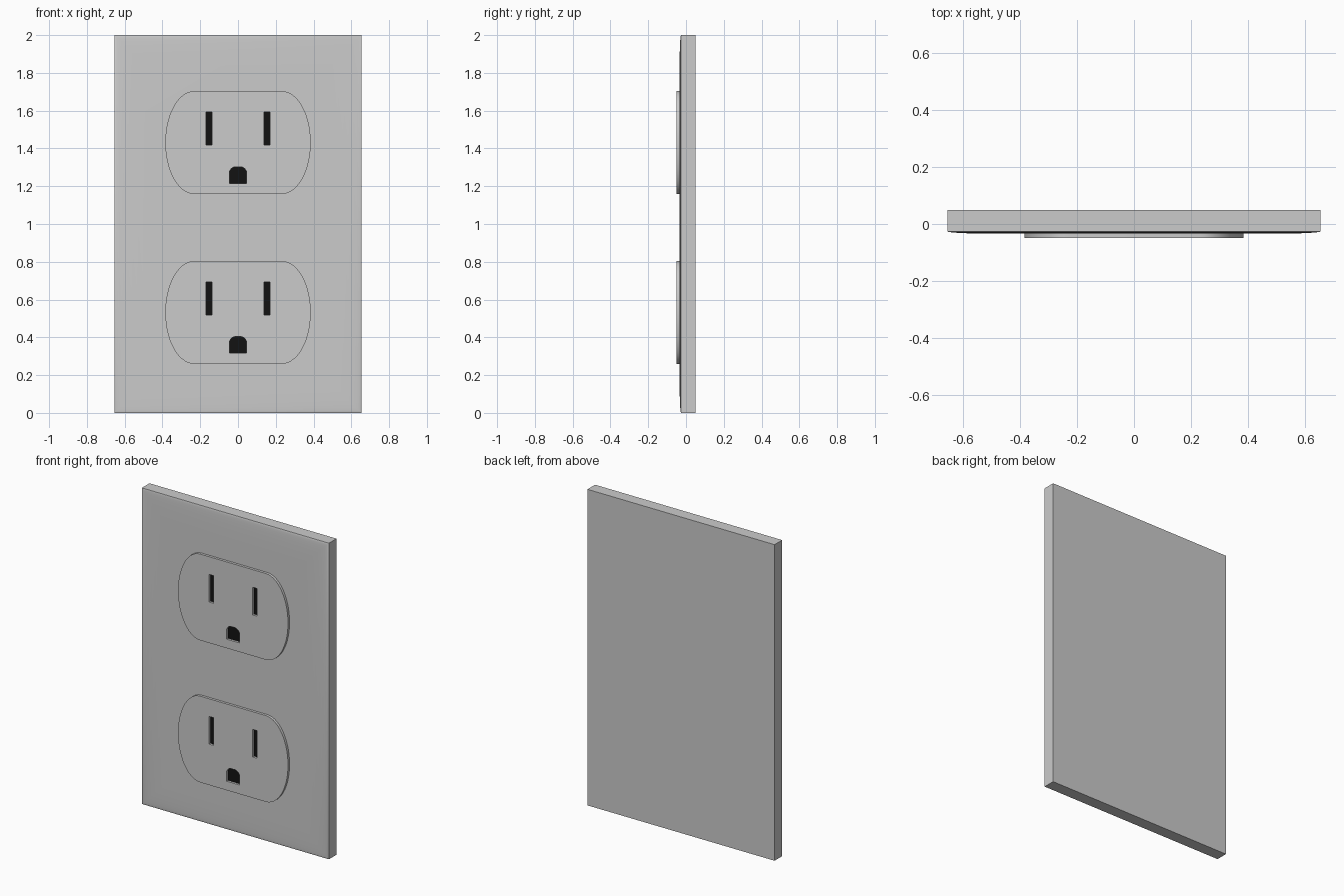
import bpy, bmesh
from math import sin, cos, pi

if "Cube" in bpy.data.objects:
    bpy.data.objects.remove(bpy.data.objects["Cube"])

W, H = 0.655, 1.0                       # plate half width, half height
BACK, EDGE, FRONT, FACE = 0.05, -0.026, -0.034, -0.05

black = bpy.data.materials.new("black")
black.diffuse_color = (0.006, 0.006, 0.006, 1)
black.use_nodes = True
black.node_tree.nodes["Principled BSDF"].inputs["Base Color"].default_value = black.diffuse_color


def smooth(ob):
    bpy.ops.object.select_all(action='DESELECT')
    ob.select_set(True)
    bpy.context.view_layer.objects.active = ob
    bpy.ops.object.shade_smooth_by_angle(angle=0.6)


def extruded(name, outlines, y0, y1, z, mat=None):
    """Extrude front-view outlines (inner outlines become holes) from y0 to y1."""
    cu = bpy.data.curves.new(name, 'CURVE')
    cu.dimensions, cu.fill_mode, cu.extrude = '2D', 'BOTH', abs(y1 - y0) / 2
    for pts in outlines:
        sp = cu.splines.new('POLY')
        sp.points.add(len(pts) - 1)
        for p, (px, pz) in zip(sp.points, pts):
            p.co = (px, pz, 0, 1)
        sp.use_cyclic_u = True
    ob = bpy.data.objects.new(name, cu)
    bpy.context.collection.objects.link(ob)
    ob.location = (0, (y0 + y1) / 2, z)
    ob.rotation_euler.x = pi / 2
    bpy.ops.object.select_all(action='DESELECT')
    ob.select_set(True)
    bpy.context.view_layer.objects.active = ob
    bpy.ops.object.convert(target='MESH')
    ob = bpy.context.object
    if mat:
        ob.data.materials.clear()
        ob.data.materials.append(mat)
    smooth(ob)
    return ob


def arc(cx, cz, rx, rz, a0, a1, n):
    return [(cx + rx * cos(a0 + (a1 - a0) * i / n),
             cz + rz * sin(a0 + (a1 - a0) * i / n)) for i in range(n + 1)]


# Wall plate: rectangular rings following a softly pillowed front edge
bm = bmesh.new()
rings = [(0, BACK)] + [(0.16 * (1 - cos(t)), EDGE + (FRONT - EDGE) * sin(t))
                       for t in (pi / 2 * i / 8 for i in range(9))]
loops = [[bm.verts.new((sx * (W - d), y, H + sz * (H - d)))
          for sx, sz in ((-1, -1), (1, -1), (1, 1), (-1, 1))] for d, y in rings]
for a, b in zip(loops, loops[1:]):
    for i in range(4):
        j = (i + 1) % 4
        bm.faces.new((a[i], a[j], b[j], b[i]))
bm.faces.new(loops[0])
bm.faces.new(loops[-1])
bmesh.ops.recalc_face_normals(bm, faces=bm.faces)
me = bpy.data.meshes.new("wall_plate")
bm.to_mesh(me)
bm.free()
plate = bpy.data.objects.new("wall_plate", me)
bpy.context.collection.objects.link(plate)
smooth(plate)

# Outlines of the socket face, blade slots and ground hole
face = (arc(0.23, 0, 0.155, 0.273, -pi / 2, pi / 2, 28)
        + arc(-0.23, 0, 0.155, 0.273, pi / 2, 1.5 * pi, 28))
slots = [[(x - 0.016, -0.014), (x + 0.016, -0.014), (x + 0.016, 0.161), (x - 0.016, 0.161)]
         for x in (-0.153, 0.153)]
ground = ([(-0.046, -0.216), (0.046, -0.216)]
          + arc(0.011, -0.163, 0.035, 0.035, 0, pi / 2, 8)
          + arc(-0.011, -0.163, 0.035, 0.035, pi / 2, pi, 8))
holes = slots + [ground]

# Two sockets, each a raised face with dark-bottomed holes
for label, z in (("upper", 1.431), ("lower", 0.532)):
    extruded(label + "_socket_face", [face] + holes, FACE, -0.03, z)
    extruded(label + "_socket_holes", holes, -0.036, -0.031, z, black)
